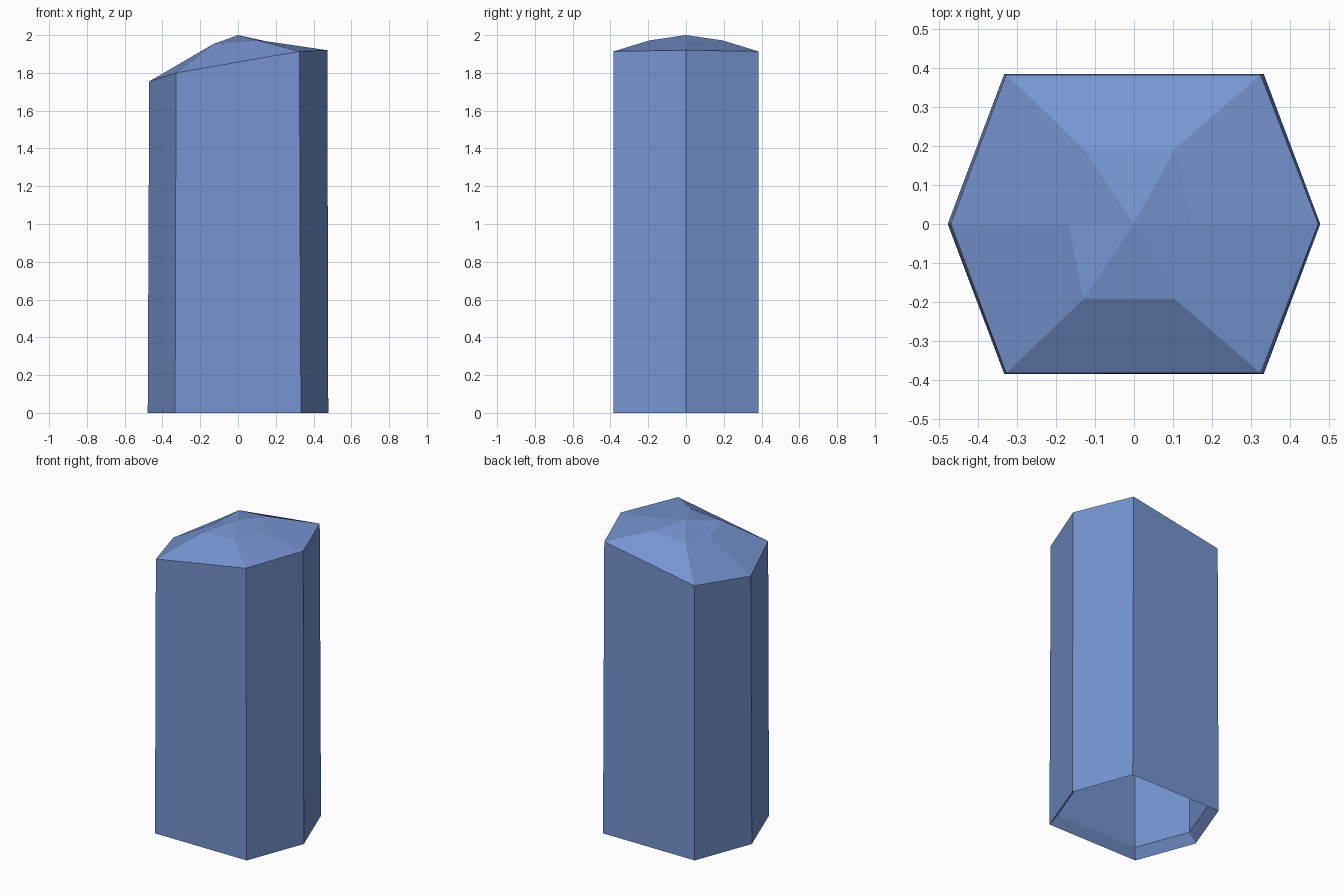
import bpy, bmesh

if "Cube" in bpy.data.objects:
    bpy.data.objects.remove(bpy.data.objects["Cube"])

# Blue crystal material
blue = bpy.data.materials.new("crystal_blue")
blue.diffuse_color = (0.18, 0.30, 0.64, 1)
blue.use_nodes = True
blue.node_tree.nodes["Principled BSDF"].inputs["Base Color"].default_value = blue.diffuse_color


def ring(bm, pts):
    return [bm.verts.new(p) for p in pts]


def bridge(bm, a, b):
    for i in range(len(a)):
        j = (i + 1) % len(a)
        bm.faces.new((a[i], a[j], b[j], b[i]))


def hexagon(left, mid_l, mid_r, right, y):
    """Six (x, y, z) points, mirrored across y; each argument is an (x, z) pair."""
    return [(right[0], 0, right[1]), (mid_r[0], y, mid_r[1]), (mid_l[0], y, mid_l[1]),
            (left[0], 0, left[1]), (mid_l[0], -y, mid_l[1]), (mid_r[0], -y, mid_r[1])]


def shrink(pts, s, dz):
    return [(x * s, y * s, z + dz) for x, y, z in pts]


def finish(bm, name):
    mesh = bpy.data.meshes.new(name)
    bm.to_mesh(mesh)
    bm.free()
    mesh.materials.append(blue)
    bpy.context.collection.objects.link(bpy.data.objects.new(name, mesh))


base = hexagon((-.478, 0), (-.333, 0), (.333, 0), (.478, 0), .385)
rim = hexagon((-.47, 1.755), (-.328, 1.80), (.325, 1.914), (.473, 1.92), .383)
crown = hexagon((-.168, 1.93), (-.13, 1.953), (.105, 1.972), (.145, 1.968), .193)
LIP = 0.06


def shaft(bm, bottom, s, dz):
    """Walls, slanted facets and the point of a crystal."""
    r, c = ring(bm, shrink(rim, s, dz)), ring(bm, shrink(crown, s, dz))
    tip = bm.verts.new((0, 0, 2 + dz))
    bridge(bm, bottom, r)
    bridge(bm, r, c)
    for i in range(6):
        bm.faces.new((c[i], c[(i + 1) % 6], tip))


# Outer crystal with the slanted lip around its open foot
bm = bmesh.new()
foot = ring(bm, base)
inner = ring(bm, shrink(base, .9, LIP))
shaft(bm, foot, 1, 0)
bridge(bm, inner, foot)
finish(bm, "crystal_shell")

# Inner lining seen through the open foot
bm = bmesh.new()
shaft(bm, ring(bm, shrink(base, .9, LIP)), .9, -.08)
finish(bm, "crystal_lining")
